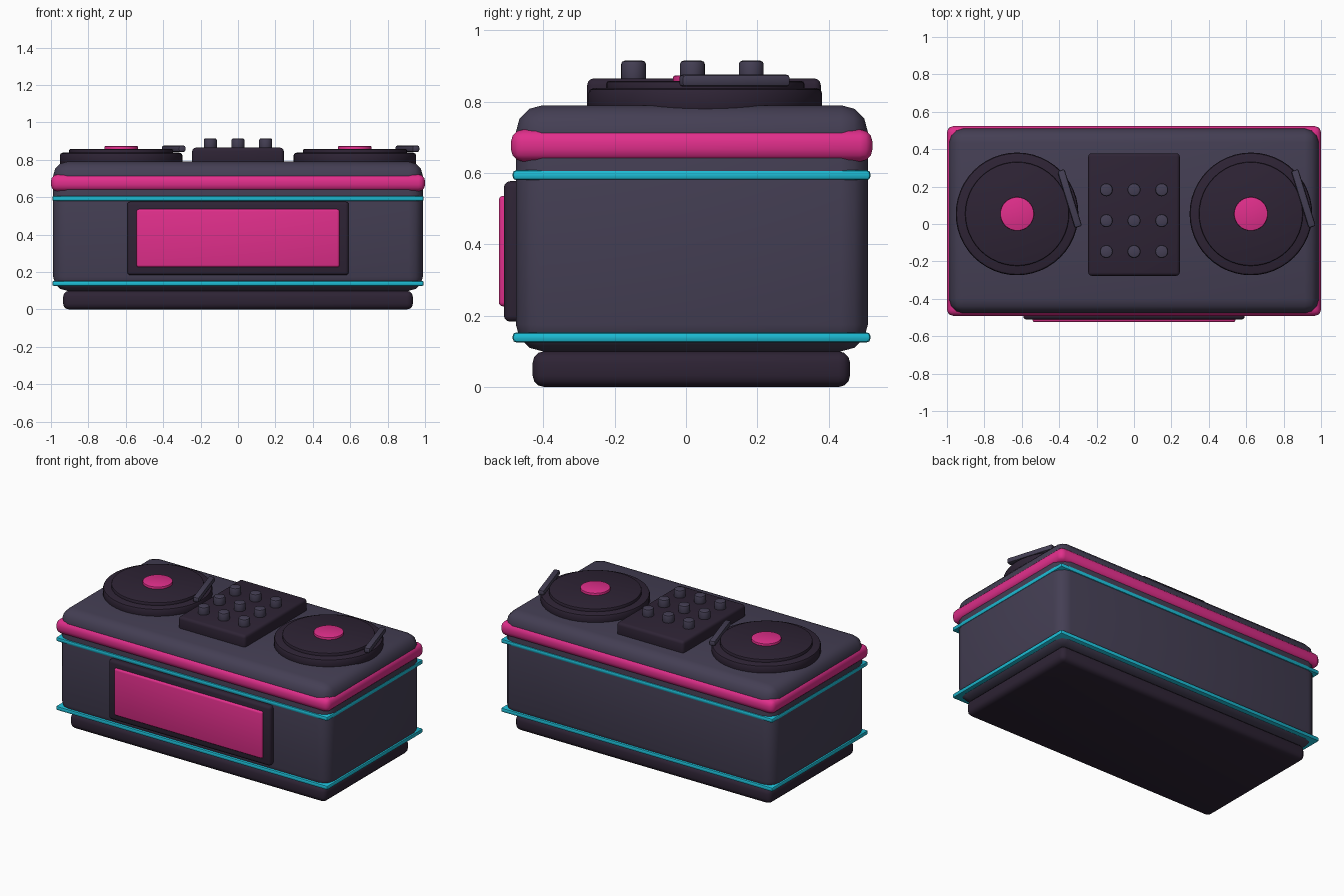
import bpy
import math

if "Cube" in bpy.data.objects:
    bpy.data.objects.remove(bpy.data.objects["Cube"], do_unlink=True)


def material(name, rgb):
    mat = bpy.data.materials.new(name)
    mat.use_nodes = True
    mat.diffuse_color = (*rgb, 1)
    mat.node_tree.nodes["Principled BSDF"].inputs["Base Color"].default_value = (*rgb, 1)
    return mat


SLATE = material("slate purple", (0.058, 0.049, 0.088))
DARK = material("dark plum", (0.027, 0.017, 0.035))
PINK = material("hot pink", (0.75, 0.028, 0.26))
CYAN = material("bright cyan", (0.012, 0.50, 0.66))


def finish(obj, name, mat, bevel, segments):
    """Name, colour, bevel and smooth the active object."""
    obj.name = name
    obj.data.materials.append(mat)
    bpy.ops.object.transform_apply(location=False, rotation=False, scale=True)
    if bevel:
        mod = obj.modifiers.new("Bevel", "BEVEL")
        mod.width = bevel
        mod.segments = segments
        mod.limit_method = "ANGLE"
        mod.angle_limit = math.radians(40)
        bpy.ops.object.modifier_apply(modifier=mod.name)
    bpy.ops.object.shade_smooth_by_angle(angle=math.radians(40))
    return obj


def box(name, mat, x, y, z, bevel, segments=3, turn=0):
    """Rounded box given by its (low, high) range on each axis."""
    ranges = (x, y, z)
    bpy.ops.mesh.primitive_cube_add(size=1, location=[(a + b) / 2 for a, b in ranges],
                                    rotation=(0, 0, turn))
    obj = bpy.context.object
    obj.scale = [b - a for a, b in ranges]
    return finish(obj, name, mat, bevel, segments)


def disc(name, mat, x, y, z, radius, bevel, sides=48):
    """Upright cylinder between the two heights in z."""
    bpy.ops.mesh.primitive_cylinder_add(vertices=sides, radius=radius, depth=z[1] - z[0],
                                        location=(x, y, sum(z) / 2))
    return finish(bpy.context.object, name, mat, bevel, 2)


# Booth body, plinth and trim bands
box("plinth", DARK, (-0.935, 0.935), (-0.43, 0.46), (0, 0.10), 0.032)
box("body", SLATE, (-0.988, 0.988), (-0.477, 0.51), (0.10, 0.79), 0.075)
box("pink_band", PINK, (-1, 1), (-0.491, 0.523), (0.632, 0.722), 0.035)
for name, z in (("lower_trim", 0.139), ("upper_trim", 0.594)):
    box(name, CYAN, (-0.993, 0.993), (-0.486, 0.517), (z - 0.014, z + 0.014), 0.01, 2)

# Front panel
box("panel_frame", DARK, (-0.592, 0.592), (-0.511, -0.45), (0.183, 0.577), 0.018)
box("panel_screen", PINK, (-0.542, 0.542), (-0.525, -0.48), (0.226, 0.536), 0.012)

# Turntables with tonearms
for side, x in (("right", -0.625), ("left", 0.625)):
    y = 0.054
    disc(side + "_turntable", DARK, x, y, (0.77, 0.838), 0.328, 0.015)
    disc(side + "_record", DARK, x, y, (0.82, 0.858), 0.278, 0.008)
    disc(side + "_label", PINK, x, y, (0.84, 0.873), 0.09, 0.004, 32)
    ax, ay = x + 0.281, 0.136
    box(side + "_tonearm", SLATE, (ax - 0.02, ax + 0.02), (ay - 0.159, ay + 0.159),
        (0.842, 0.876), 0.01, 2, turn=0.3)

# Mixer with a grid of knobs
box("mixer", DARK, (-0.245, 0.245), (-0.277, 0.378), (0.77, 0.865), 0.018)
for row in range(3):
    for col in range(3):
        disc(f"knob_{row}_{col}", SLATE, (col - 1) * 0.148, 0.018 + (row - 1) * 0.165,
             (0.85, 0.915), 0.035, 0.01, 20)
